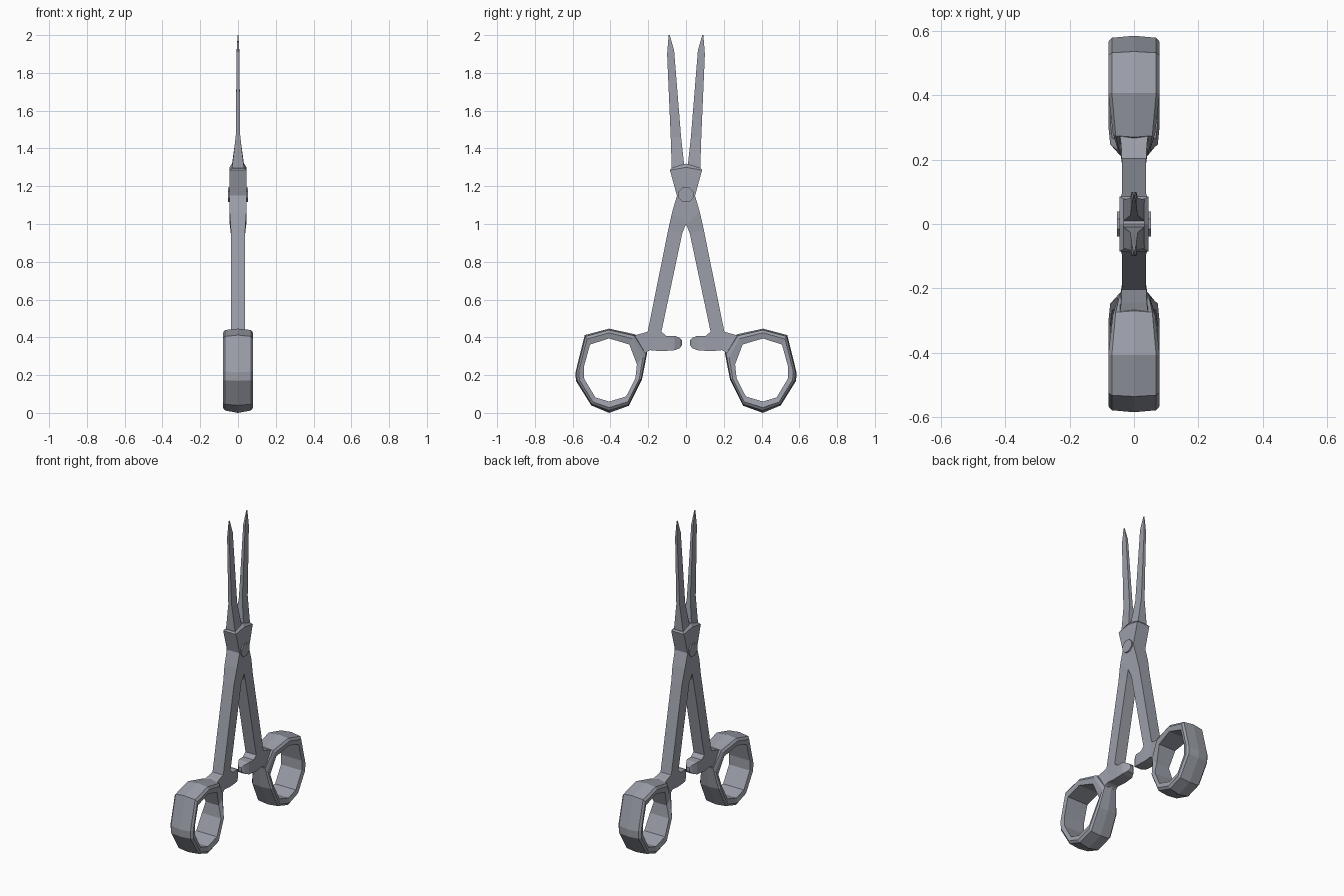
import bpy, bmesh, math

steel = bpy.data.materials.new("brushed_steel")
steel.diffuse_color = (0.33, 0.345, 0.395, 1)


def finish(name, bm, mirror=True):
    """Turn a bmesh into an object, mirrored across y = 0 for the second half."""
    bmesh.ops.recalc_face_normals(bm, faces=bm.faces[:])
    me = bpy.data.meshes.new(name)
    bm.to_mesh(me)
    bm.free()
    me.materials.append(steel)
    ob = bpy.data.objects.new(name, me)
    bpy.context.collection.objects.link(ob)
    if mirror:
        m = ob.modifiers.new("mirror_halves", 'MIRROR')
        m.use_axis = (False, True, False)
        m.use_mirror_merge = False
    return ob


def bridge(bm, sections, closed=False):
    """Join equal-length vertex loops with quads; cap the ends if open."""
    n = len(sections[0])
    count = len(sections)
    for i in range(count if closed else count - 1):
        a, b = sections[i], sections[(i + 1) % count]
        for j in range(n):
            k = (j + 1) % n
            bm.faces.new((a[j], a[k], b[k], b[j]))
    if not closed:
        bm.faces.new(sections[0])
        bm.faces.new(sections[-1])


def bar(name, stations):
    """Loft a box section through (y1, z1, y2, z2, half thickness in x)."""
    bm = bmesh.new()
    secs = [[bm.verts.new(p) for p in ((-h, y1, z1), (h, y1, z1), (h, y2, z2), (-h, y2, z2))]
            for y1, z1, y2, z2, h in stations]
    bridge(bm, secs)
    return finish(name, bm)


# Shanks running up into the half of the box joint
bar("shank", [
    (0.225, 0.36, 0.125, 0.36, 0.038),
    (0.203, 0.43, 0.130, 0.43, 0.038),
    (0.094, 0.97, 0.020, 0.95, 0.038),
    (0.074, 1.06, 0.000, 1.00, 0.044),
    (0.048, 1.15, 0.000, 1.15, 0.045),
])
bar("box_joint", [
    (0.048, 1.15, 0.000, 1.15, 0.045),
    (0.085, 1.285, 0.000, 1.30, 0.045),
    (0.078, 1.295, 0.000, 1.32, 0.032),
])

# Slim tapering jaws
bar("jaw", [
    (0.075, 1.28, 0.008, 1.30, 0.034),
    (0.081, 1.46, 0.026, 1.46, 0.012),
    (0.100, 1.90, 0.063, 1.92, 0.007),
    (0.092, 2.00, 0.086, 2.00, 0.002),
])

# Ratchet arms with blunt rounded tips
bar("ratchet_arm", [
    (0.285, 0.405, 0.235, 0.29, 0.045),
    (0.245, 0.418, 0.205, 0.325, 0.040),
    (0.200, 0.430, 0.190, 0.332, 0.038),
    (0.130, 0.430, 0.140, 0.327, 0.038),
    (0.105, 0.408, 0.110, 0.328, 0.038),
    (0.060, 0.408, 0.060, 0.332, 0.036),
    (0.032, 0.397, 0.032, 0.343, 0.022),
    (0.020, 0.382, 0.020, 0.362, 0.010),
])

# Finger rings: (outer y, z, inner y, z, half width)
ring = [
    (0.407, 0.446, 0.407, 0.394, 0.080),
    (0.536, 0.412, 0.508, 0.362, 0.080),
    (0.585, 0.215, 0.540, 0.246, 0.080),
    (0.583, 0.170, 0.540, 0.183, 0.080),
    (0.502, 0.040, 0.480, 0.082, 0.080),
    (0.407, 0.005, 0.407, 0.060, 0.080),
    (0.302, 0.038, 0.317, 0.087, 0.080),
    (0.233, 0.177, 0.268, 0.183, 0.074),
    (0.205, 0.320, 0.260, 0.257, 0.050),
    (0.270, 0.416, 0.300, 0.362, 0.066),
]
bm = bmesh.new()
secs = []
for oy, oz, iy, iz, h in ring:
    def at(x, t):
        return bm.verts.new((x, oy + (iy - oy) * t, oz + (iz - oz) * t))
    secs.append([at(0, 0), at(h * 0.86, 0.14), at(h, 0.42), at(h * 0.92, 1),
                 at(-h * 0.92, 1), at(-h, 0.42), at(-h * 0.86, 0.14)])
bridge(bm, secs, closed=True)
finish("finger_ring", bm)

# Pivot screw through the joint
bm = bmesh.new()
secs = []
for x, r in ((-0.053, 0.042), (0.053, 0.042)):
    secs.append([bm.verts.new((x, r * math.cos(math.tau * (i + 0.5) / 8),
                               1.155 + r * math.sin(math.tau * (i + 0.5) / 8)))
                 for i in range(8)])
bridge(bm, secs)
finish("pivot_screw", bm, mirror=False)

# Rest the rings exactly on the ground
for ob in bpy.context.collection.objects:
    if ob.name == "finger_ring":
        for v in ob.data.vertices:
            if v.co.z < 0.006:
                v.co.z = 0.0
